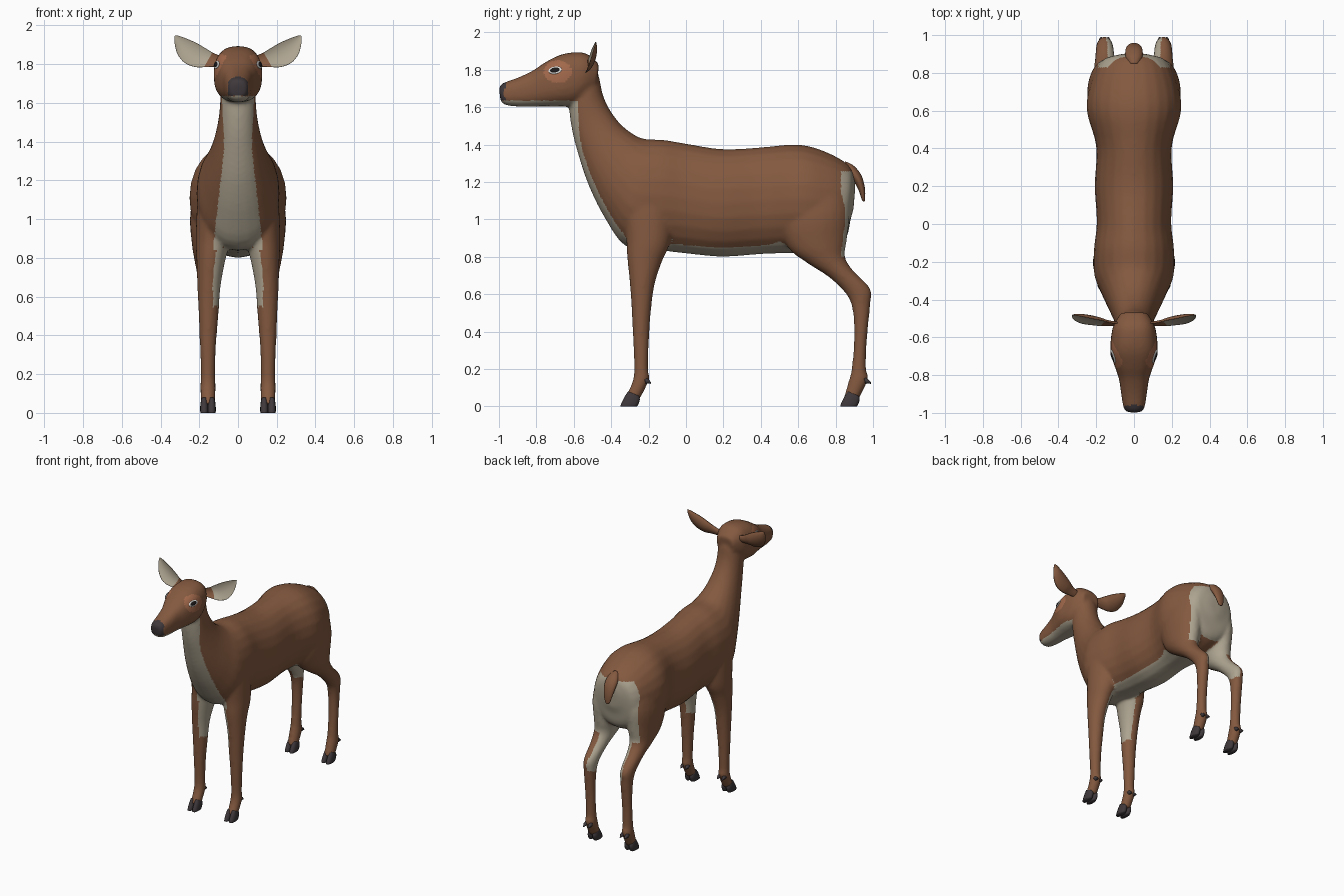
import bpy, bmesh, math
from mathutils import Vector, Matrix
from mathutils.bvhtree import BVHTree

cube = bpy.data.objects.get("Cube")
if cube:
    bpy.data.objects.remove(cube, do_unlink=True)


def material(name, r, g, b):
    mat = bpy.data.materials.new(name)
    mat.use_nodes = True
    mat.diffuse_color = (r, g, b, 1)
    shader = next(n for n in mat.node_tree.nodes if n.type == 'BSDF_PRINCIPLED')
    shader.inputs["Base Color"].default_value = (r, g, b, 1)
    shader.inputs["Roughness"].default_value = 0.8
    return mat


coat = material("brown coat", 0.23, 0.10, 0.05)
pale = material("pale fur", 0.42, 0.37, 0.28)
horn = material("dark horn", 0.05, 0.04, 0.045)
tan = material("tan eye patch", 0.36, 0.14, 0.07)
white = material("eye white", 0.8, 0.8, 0.78)
black = material("eye black", 0.012, 0.01, 0.01)
COAT, PALE, HORN, TAN = range(4)


def spline(rows, steps=4):
    """Smoothly interpolate a list of equal-length rows."""
    out = []
    for i in range(len(rows) - 1):
        quad = [rows[max(i - 1, 0)], rows[i], rows[i + 1], rows[min(i + 2, len(rows) - 1)]]
        for k in range(steps):
            t = k / steps
            out.append([b + t / 2 * (c - a + t * (2*a - 5*b + 4*c - d + t * (3*(b - c) + d - a)))
                        for a, b, c, d in zip(*quad)])
    return out + [list(rows[-1])]


def skin(bm, rings):
    """Join rings of points into a closed tube; returns the side faces by ring."""
    loops = [[bm.verts.new(p) for p in ring] for ring in rings]
    n = len(loops[0])
    sides = [[bm.faces.new((a[i], a[(i + 1) % n], b[(i + 1) % n], b[i])) for i in range(n)]
             for a, b in zip(loops, loops[1:])]
    bm.faces.new(loops[0][::-1])
    bm.faces.new(loops[-1])
    return sides


def loft(bm, rows, power=2.0, sx=1, dx=0, dy=0, sides=24):
    """Each row: centre x, half width, then (y, z) of the two ends of an oval section."""
    rings = []
    for x, w, y1, z1, y2, z2 in spline(rows):
        ring = []
        for i in range(sides):
            a = math.tau * i / sides
            c, s = [math.copysign(abs(v) ** (2 / power), v) for v in (math.cos(a), math.sin(a))]
            ring.append((sx * (x + dx + w * s), dy + (y1 + y2) / 2 + c * (y1 - y2) / 2,
                         (z1 + z2) / 2 + c * (z1 - z2) / 2))
        rings.append(ring)
    skin(bm, rings)


def finish(name, bm, mats):
    bmesh.ops.recalc_face_normals(bm, faces=bm.faces)
    mesh = bpy.data.meshes.new(name)
    bm.to_mesh(mesh)
    bm.free()
    for m in mats:
        mesh.materials.append(m)
    for p in mesh.polygons:
        p.use_smooth = True
    obj = bpy.data.objects.new(name, mesh)
    bpy.context.collection.objects.link(obj)
    return obj


# Body: torso with neck, head and four legs, fused into one skin
torso = [(0, .04, .905, 1.17, .895, 1.05), (0, .10, .90, 1.22, .88, 1.0),
         (0, .175, .87, 1.29, .85, .89), (0, .23, .75, 1.36, .74, .83),
         (0, .25, .6, 1.40, .6, .82), (0, .2, .4, 1.385, .42, .815),
         (0, .208, .2, 1.375, .2, .80), (0, .197, 0, 1.405, .02, .815),
         (0, .212, -.12, 1.425, -.15, .835), (0, .21, -.22, 1.43, -.32, .855),
         (0, .175, -.28, 1.455, -.43, 1.0), (0, .135, -.35, 1.51, -.52, 1.18),
         (0, .106, -.41, 1.59, -.58, 1.36), (0, .094, -.445, 1.67, -.61, 1.48),
         (0, .09, -.465, 1.76, -.625, 1.6), (0, .08, -.5, 1.82, -.62, 1.7)]
head = [(0, .035, -1.0, 1.705, -.992, 1.635), (0, .055, -.98, 1.728, -.968, 1.612),
        (0, .068, -.9, 1.757, -.9, 1.603), (0, .08, -.82, 1.795, -.82, 1.603),
        (0, .102, -.76, 1.835, -.75, 1.603), (0, .124, -.68, 1.877, -.68, 1.603),
        (0, .122, -.6, 1.893, -.6, 1.61), (0, .108, -.53, 1.885, -.54, 1.65),
        (0, .07, -.465, 1.83, -.48, 1.7)]
front_leg = [(.11, .07, -.31, 1.22, -.10, 1.22), (.125, .085, -.335, 1.08, -.07, 1.08),
             (.13, .088, -.32, .9, -.085, .88), (.14, .074, -.315, .8, -.13, .77),
             (.15, .06, -.3, .65, -.168, .65), (.152, .051, -.29, .5, -.188, .5),
             (.155, .042, -.283, .35, -.198, .35), (.155, .037, -.277, .2, -.202, .2),
             (.155, .04, -.287, .13, -.197, .145), (.155, .037, -.315, .07, -.235, .06),
             (.155, .035, -.325, .045, -.25, .035)]
hind_leg = [(.13, .08, .54, 1.22, .84, 1.22), (.14, .107, .50, 1.0, .875, 1.05),
            (.143, .095, .545, .85, .86, .89), (.15, .074, .65, .765, .85, .80),
            (.153, .058, .765, .69, .895, .725), (.155, .047, .86, .595, .985, .63),
            (.155, .042, .893, .5, .985, .54), (.155, .037, .898, .35, .968, .36),
            (.155, .036, .885, .2, .963, .2), (.155, .04, .868, .13, .975, .15),
            (.155, .037, .85, .07, .935, .06), (.155, .035, .845, .045, .92, .035)]
bm = bmesh.new()
loft(bm, torso, 2.1)
loft(bm, head, 2.5)
for side in (1, -1):
    loft(bm, front_leg, sx=side)
    loft(bm, hind_leg, sx=side)
body = finish("body", bm, [])
remesh = body.modifiers.new("fuse", 'REMESH')
remesh.mode, remesh.voxel_size = 'VOXEL', 0.011
relax = body.modifiers.new("relax", 'SMOOTH')
relax.factor, relax.iterations = 0.5, 8
bpy.context.view_layer.update()
skin_mesh = bpy.data.meshes.new_from_object(
    body.evaluated_get(bpy.context.evaluated_depsgraph_get()))
body.modifiers.clear()
body.data = skin_mesh
skin_mesh.materials.clear()
for m in (coat, pale, horn, tan):
    skin_mesh.materials.append(m)


def marking(c, n):
    """Coat colour from position and facing direction."""
    x, y, z = abs(c.x), c.y, c.z
    inward = -n.x * math.copysign(1, c.x)
    if y < -.958 and z > 1.638 and x < .052:                               # nose
        return HORN
    if ((y + .685) / .075) ** 2 + ((z - 1.79) / .06) ** 2 < 1 and x > .05:  # eye patch
        return TAN
    if y < -.58 and z < 1.635 and n.z < -.3:                               # chin
        return PALE
    bib = .072 + .11 * max(0, 1.36 - z) + .05 * max(0, z - 1.4)
    if y < -.3 and .84 < z < 1.66 and n.y < -.2 and y > -.66 and x < bib:   # throat and chest
        return PALE
    if -.4 < y < .6 and .76 < z < .95 and n.z < -.7 and x < .14:           # belly
        return PALE
    if y < 0 and .55 < z < .92 and inward > .35:                           # inner forelegs
        return PALE
    if y > .5 and .55 < z < 1 and inward > .25:                            # inner thighs
        return PALE
    if y > .828 and .8 < z < 1.255 and n.y > .2 and x < .19:               # rump
        return PALE
    return COAT


for p in skin_mesh.polygons:
    p.use_smooth = True
    p.material_index = marking(p.center, p.normal)

# Tail
bm = bmesh.new()
loft(bm, [(0, .03, .85, 1.31, .84, 1.24), (0, .045, .895, 1.288, .875, 1.225),
          (0, .045, .937, 1.237, .905, 1.19), (0, .035, .956, 1.17, .925, 1.15),
          (0, .02, .958, 1.11, .94, 1.105), (0, .006, .955, 1.095, .948, 1.095)])
finish("tail", bm, [coat])

# Cloven hooves and dewclaws
toe = [(.155, .016, -.31, .08, -.25, .055), (.155, .02, -.33, .048, -.247, .035),
       (.155, .021, -.346, .015, -.255, .01), (.155, .019, -.35, 0, -.262, 0)]
claw = [(.155, .014, -.225, .155, -.215, .12), (.155, .012, -.205, .148, -.2, .122),
        (.155, .004, -.186, .128, -.186, .12)]
for side, side_name in ((1, "left"), (-1, "right")):
    for leg, shift in (("front", 0), ("hind", 1.175)):
        bm = bmesh.new()
        for split in (-.0195, .0195):
            loft(bm, toe, 2.4, side, split, shift, 12)
            loft(bm, claw, 2, side, split, shift, 10)
        hoof = finish(f"{leg}_hoof_{side_name}", bm, [horn])

# Cupped ears, pale on the inner face
ear = [(.07, -.53, 1.81, .026), (.14, -.527, 1.82, .04), (.19, -.517, 1.832, .055),
       (.245, -.507, 1.858, .06), (.29, -.495, 1.893, .046), (.318, -.486, 1.93, .02),
       (.326, -.482, 1.946, .003)]
for side, side_name in ((1, "left"), (-1, "right")):
    rings = []
    for x, y, z, w in spline(ear):
        ring = []
        for i in range(20):
            a = math.tau * i / 20
            s, back = math.cos(a), math.sin(a)
            depth = .3 * w * (1 - s * s) + .2 * w * s + (.25 * w * back if back > 0 else 0)
            ring.append((side * (x - .5 * w * s), y + depth - .15 * w, z + .86 * w * s))
        rings.append(ring)
    bm = bmesh.new()
    for k, strip in enumerate(skin(bm, rings)):
        for i, face in enumerate(strip):
            face.material_index = int(i >= 10 and k > 4)
    finish(f"ear_{side_name}", bm, [coat, pale])

# Eyes laid on the head surface
tree = BVHTree.FromPolygons([v.co for v in skin_mesh.vertices],
                            [p.vertices[:] for p in skin_mesh.polygons])
for side, side_name in ((1, "left"), (-1, "right")):
    spot, normal, _, _ = tree.ray_cast(Vector((side, -.7, 1.797)), Vector((-side, 0, 0)))
    along = Vector((0, 1, 0))
    along = (along - normal * along.dot(normal)).normalized()
    frame = Matrix((along, normal.cross(along), normal)).transposed().to_4x4()
    frame.translation = spot
    for part, mat, size in (("eye_rim", white, (.038, .021, .006)),
                            ("eye", black, (.03, .016, .010))):
        bm = bmesh.new()
        bmesh.ops.create_uvsphere(bm, u_segments=24, v_segments=12, radius=1,
                                  matrix=frame @ Matrix.Diagonal((*size, 1)))
        finish(f"{part}_{side_name}", bm, [mat])
